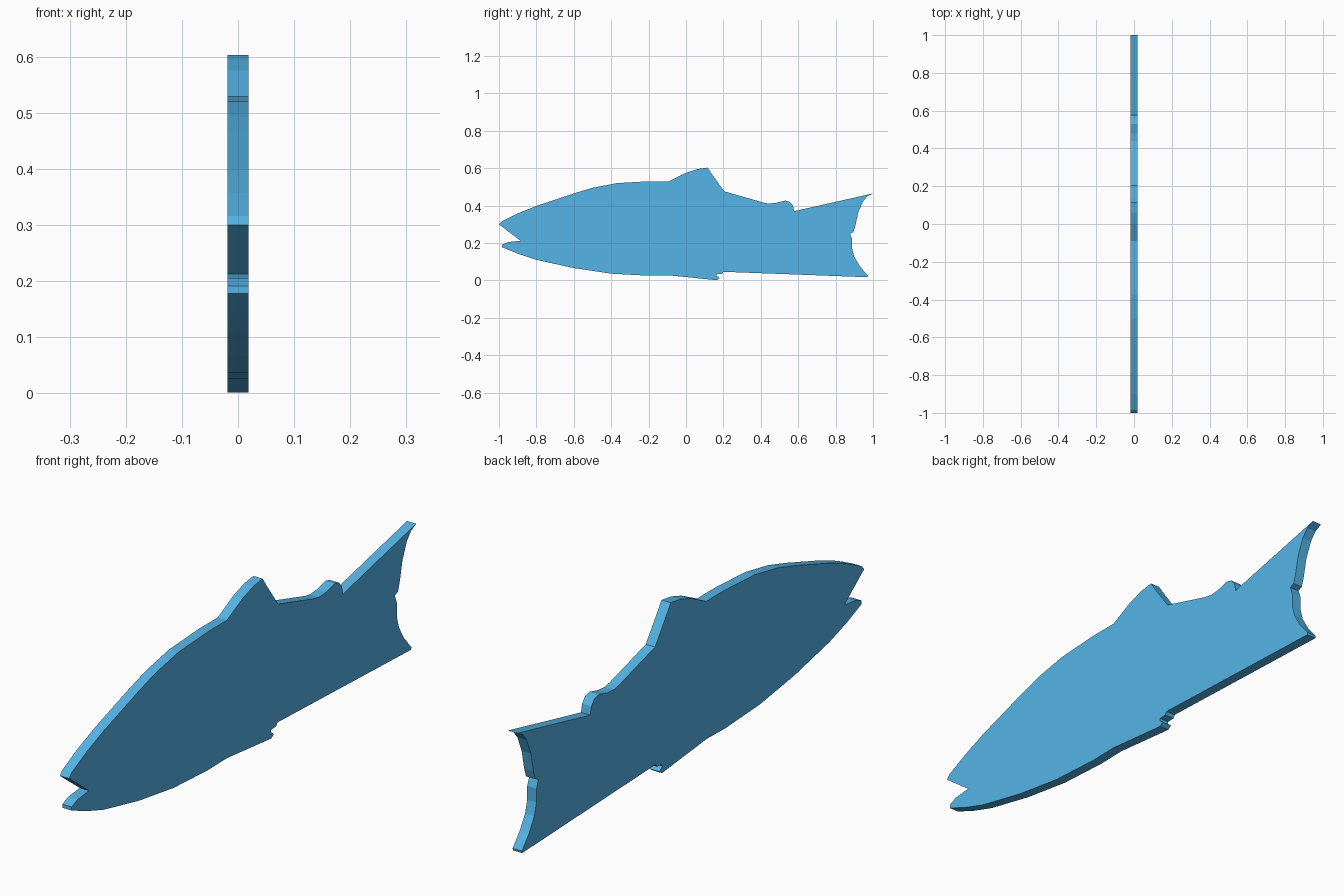
import bpy, bmesh

if "Cube" in bpy.data.objects:
    bpy.data.objects.remove(bpy.data.objects["Cube"])

HALF = 0.0187  # half thickness of the plate

# Side silhouette (y, z), part by part
back = [(-1, .30), (-.985, .316), (-.9, .358), (-.8, .398), (-.6, .465), (-.5, .495),
        (-.37, .52), (-.2, .53), (-.09, .53)]
dorsal_fin = [(-.06, .545), (0, .575), (.06, .595), (.115, .603), (.14, .566), (.205, .476)]
rear_fin = [(.41, .417), (.44, .411), (.48, .414), (.53, .427), (.555, .42),
            (.572, .40), (.578, .37)]
tail = [(1, .465), (.97, .45), (.945, .42), (.92, .36), (.905, .29), (.895, .258),
        (.877, .25), (.888, .22), (.888, .17), (.90, .125), (.93, .075), (.972, .025),
        (.97, .017)]
belly_fin = [(.20, .046), (.193, .035), (.165, .033), (.163, .025), (.18, .012), (.165, .001)]
belly = [(-.09, .027), (-.2, .025), (-.4, .036), (-.6, .066), (-.8, .11), (-.9, .143)]
mouth = [(-.985, .178), (-.985, .191), (-.95, .205), (-.885, .212)]
outline = back + dorsal_fin + rear_fin + tail + belly_fin + belly + mouth

# Flat plate extruded across x
bm = bmesh.new()
face = bm.faces.new([bm.verts.new((-HALF, y, z)) for y, z in outline])
ext = bmesh.ops.extrude_face_region(bm, geom=[face], use_keep_orig=True)
moved = [g for g in ext["geom"] if isinstance(g, bmesh.types.BMVert)]
bmesh.ops.translate(bm, verts=moved, vec=(2 * HALF, 0, 0))
bmesh.ops.recalc_face_normals(bm, faces=bm.faces)

mesh = bpy.data.meshes.new("fish_plate")
bm.to_mesh(mesh)
bm.free()
fish = bpy.data.objects.new("fish_plate", mesh)
bpy.context.collection.objects.link(fish)

# Blue colour
mat = bpy.data.materials.new("blue")
mat.diffuse_color = (0.09, 0.46, 0.80, 1)
mat.use_nodes = True
mat.node_tree.nodes["Principled BSDF"].inputs["Base Color"].default_value = mat.diffuse_color
mesh.materials.append(mat)
